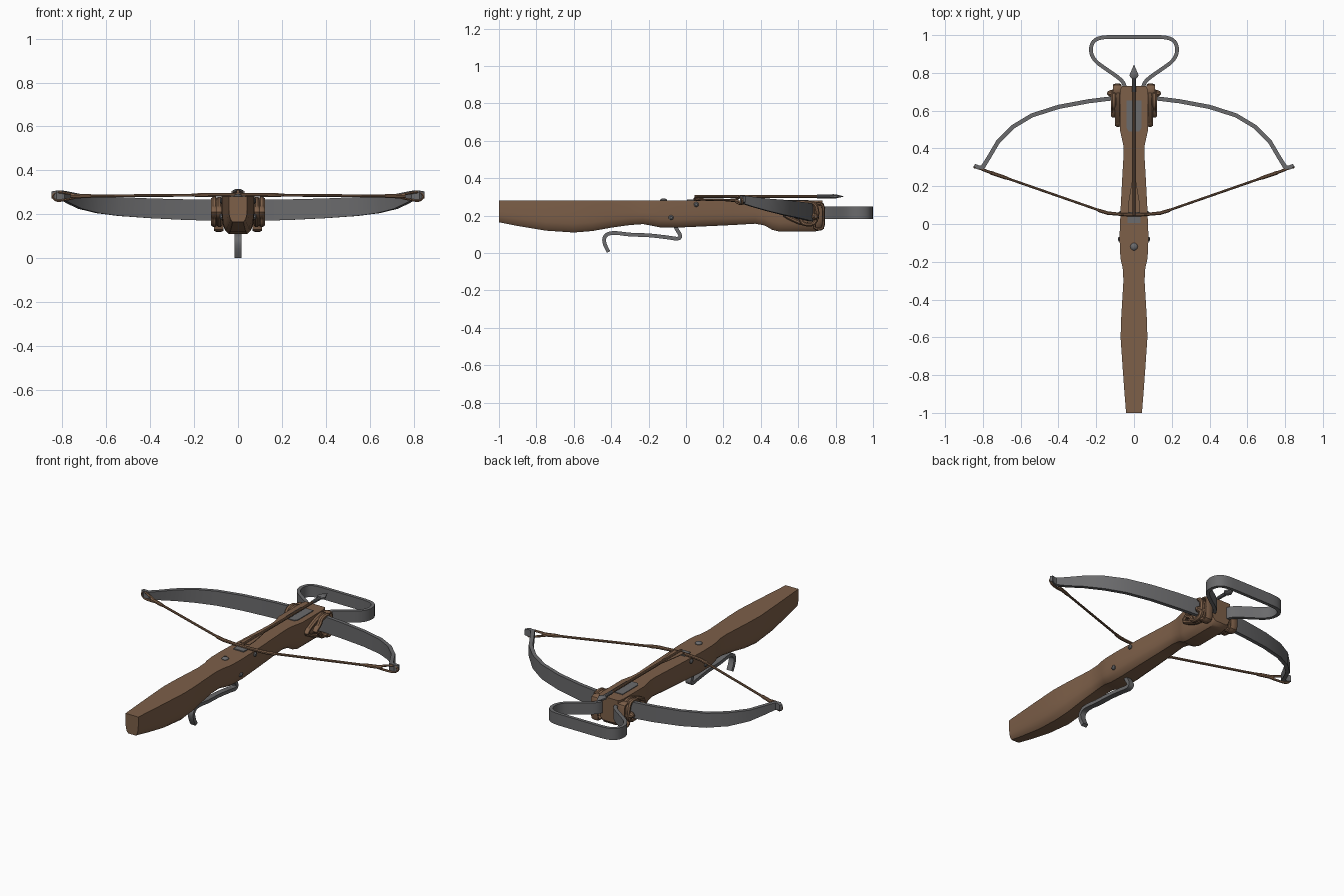
import bpy, bmesh, math
from mathutils import Vector

if "Cube" in bpy.data.objects:
    bpy.data.objects.remove(bpy.data.objects["Cube"])


def material(name, rgb):
    m = bpy.data.materials.new(name)
    m.diffuse_color = (*rgb, 1)
    m.use_nodes = True
    m.node_tree.nodes["Principled BSDF"].inputs["Base Color"].default_value = m.diffuse_color
    return m


WOOD = material("brown wood", (0.205, 0.115, 0.066))
STEEL = material("grey steel", (0.145, 0.145, 0.15))


def loft(name, rings, mat, closed=False, angle=35):
    """Skin a list of point rings; cap the ends unless closed."""
    bm = bmesh.new()
    vs = [[bm.verts.new(p) for p in r] for r in rings]
    n = len(vs[0])
    for i in range(len(vs) if closed else len(vs) - 1):
        a, b = vs[i], vs[(i + 1) % len(vs)]
        for j in range(n):
            k = (j + 1) % n
            bm.faces.new((a[j], a[k], b[k], b[j]))
    if not closed:
        bm.faces.new(vs[0])
        bm.faces.new(vs[-1])
    bmesh.ops.recalc_face_normals(bm, faces=bm.faces)
    me = bpy.data.meshes.new(name)
    bm.to_mesh(me)
    bm.free()
    me.materials.append(mat)
    ob = bpy.data.objects.new(name, me)
    bpy.context.collection.objects.link(ob)
    bpy.ops.object.select_all(action='DESELECT')
    ob.select_set(True)
    bpy.context.view_layer.objects.active = ob
    bpy.ops.object.shade_smooth_by_angle(angle=math.radians(angle))
    return ob


def smooth(pts, steps, closed=False):
    """Catmull-Rom refinement of tuples of any length."""
    out, n = [], len(pts)
    for i in range(n if closed else n - 1):
        q = [pts[(i + d) % n] if closed else pts[min(max(i + d, 0), n - 1)] for d in (-1, 0, 1, 2)]
        for s in range(steps):
            t = s / steps
            out.append(tuple(0.5 * (2 * b + (c - a) * t + (2 * a - 5 * b + 4 * c - d) * t * t
                                    + (3 * b - a - 3 * c + d) * t ** 3) for a, b, c, d in zip(*q)))
    if not closed:
        out.append(tuple(pts[-1]))
    return out


def sweep(name, pts, up, mat, n=8, closed=False):
    """pts are (x, y, z, half thickness, half height along up)."""
    up, rings, m = Vector(up), [], len(pts)
    P = [Vector(p[:3]) for p in pts]
    for i, p in enumerate(P):
        a = P[i - 1] if (closed or i) else p
        b = P[(i + 1) % m] if (closed or i < m - 1) else p
        side = (b - a).cross(up).normalized()
        k = math.sqrt(2) if n == 4 else 1
        ring = []
        for j in range(n):
            t = 2 * math.pi * (j + 0.5) / n
            ring.append(p + side * pts[i][3] * k * math.cos(t) + up * pts[i][4] * k * math.sin(t))
        rings.append(ring)
    return loft(name, rings, mat, closed)


def mirrored(pts):
    """Half path from the outside in, completed across x = 0."""
    return pts + [(-p[0], *p[1:]) for p in reversed(pts) if p[0] > 1e-6]


# stock: (y, half width, bottom z), flat top and rounded belly
stations = [(-1, .042, .165), (-.9, .05, .145), (-.75, .061, .12), (-.6, .071, .11), (-.5, .068, .118),
            (-.4, .062, .136), (-.3, .056, .15), (-.23, .06, .155), (-.19, .07, .148), (-.14, .075, .138),
            (-.05, .076, .136), (.1, .07, .143), (.25, .062, .15), (.37, .055, .157), (.42, .057, .148),
            (.46, .066, .125), (.5, .075, .115), (.69, .074, .115), (.715, .071, .122), (.73, .064, .14)]
rings = []
for y, w, zb in stations:
    h = .28 - zb
    half = [(w, .28), (w, zb + .5 * h), (w * .95, zb + .28 * h), (w * .82, zb + .1 * h), (w * .58, zb)]
    rings.append([(x, y, z) for x, z in half] + [(-x, y, z) for x, z in reversed(half)])
loft("stock", rings, WOOD)

# steel bow
bow = [(.845, .312, .288, .008, .016), (.825, .3, .288, .011, .02), (.8, .302, .286, .012, .021),
       (.77, .35, .275, .011, .026), (.72, .435, .258, .011, .033), (.64, .515, .245, .011, .04),
       (.54, .575, .235, .011, .043), (.4, .62, .227, .011, .045), (.24, .65, .221, .011, .047),
       (.1, .667, .218, .011, .048), (0, .668, .217, .011, .048)]
sweep("bow", mirrored(bow), (0, 0, 1), STEEL, n=4)

# bowstring with thicker served ends and middle
string = [(.76, .272, .282, .011, .011), (.68, .245, .283, .01, .01), (.66, .238, .283, .007, .007),
          (.2, .078, .287, .007, .007), (.18, .07, .287, .01, .01), (.14, .058, .288, .01, .01),
          (.06, .05, .289, .009, .009), (0, .048, .289, .009, .009)]
sweep("bowstring", mirrored(string), (0, 0, 1), WOOD)

# stirrup
stirrup = [(.045, .70), (.055, .745), (.09, .78), (.15, .822), (.205, .865), (.228, .915), (.215, .965), (.17, .987),
           (.08, .99), (0, .99)]
sweep("stirrup", smooth(mirrored([(x, y, .215, .01, .034) for x, y in stirrup]), 3), (0, 0, 1), STEEL, n=4)

# trigger lever
lever = [(-.06, .15), (-.048, .125), (-.03, .092), (-.045, .077), (-.1, .084), (-.2, .095), (-.3, .099),
         (-.37, .107), (-.415, .103), (-.437, .08), (-.433, .045), (-.414, .006)]
sweep("trigger", smooth([(0, y, z, .01, .017) for y, z in lever], 3), (1, 0, 0), STEEL, n=4)

for s, tag in ((1, "right"), (-1, "left")):
    # string loop round the bow tip
    loop = [(.73, .262, .281), (.78, .28, .267), (.825, .298, .262), (.845, .302, .281), (.825, .298, .3), (.78, .28, .295)]
    sweep("string_loop_" + tag, smooth([(s * x, y, z, .006, .008) for x, y, z in loop], 3, True),
          (0, 1, 0), WOOD, 6, True)
    # lashing wound from the stock round the bow
    for i, x in enumerate((.085, .108)):
        r = .016
        e = i * .05
        path = [(.525 + e, .21), (.56 + e, .235), (.63, .262), (.685, .264), (.702, .215),
                (.685, .16), (.63, .157), (.56 + e, .185)]
        sweep(f"lashing_{tag}_{i}", smooth([(s * x, y, z, .012, r) for y, z in path], 3, True),
              (1, 0, 0), WOOD, 8, True)
    # upright band beside the stirrup
    band = [(.685, .15), (.697, .13), (.722, .13), (.734, .15), (.734, .245), (.722, .262), (.697, .262), (.685, .245)]
    sweep("band_" + tag, smooth([(s * .088, y, z, .009, .024) for y, z in band], 2, True),
          (1, 0, 0), WOOD, 8, True)
    # tied knot end
    sweep("knot_" + tag, [(s * .1, .69, .195, .022, .022), (s * .128, .692, .195, .018, .018),
                          (s * .142, .694, .195, .008, .008)], (0, 0, 1), WOOD, 8)


def rod(name, stops, mat, axis="x", n=10):
    """Straight turned part: stops are (x, y, z, radius)."""
    up = (1, 0, 0) if axis == "z" else (0, 0, 1)
    sweep(name, [(*p, p[3]) for p in stops], up, mat, n)


# cross pins and top stud
for name, y, z, e in (("rear_pin", -.08, .19, .076), ("nut_pin", .055, .26, .073)):
    rod(name, [(-e - .009, y, z, .007), (-e - .004, y, z, .013), (-e + .01, y, z, .014),
               (e - .01, y, z, .014), (e + .004, y, z, .013), (e + .009, y, z, .007)], STEEL)
rod("top_stud", [(0, -.12, .27, .02), (0, -.12, .283, .02), (0, -.12, .289, .015), (0, -.12, .292, .006)], STEEL, "z")

# bolt with head and vanes
rod("bolt_shaft", [(0, .045, .303, .008), (0, .76, .303, .008)], WOOD)
rod("bolt_socket", [(0, .7, .303, .01), (0, .775, .303, .011)], STEEL)
sweep("bolt_head", [(0, .765, .303, .008, .008), (0, .785, .303, .027, .013), (0, .8, .303, .021, .012),
                    (0, .843, .303, .001, .001)], (0, 0, 1), STEEL, 8)
for s, tag in ((1, "right"), (-1, "left")):
    vane = [(0, .06), (s * .032, .06), (s * .03, .11), (s * .012, .22), (0, .25)]
    loft("vane_" + tag, [[(x, y, z) for x, y in vane] for z in (.299, .303)], WOOD)


def plate(name, pts, z0, z1):
    loft(name, [[(x, y, z) for x, y in pts] for z in (z0, z1)], STEEL)


# bolt rest plate and string nut on top of the stock
plate("bolt_rest", [(-.028, .49), (.028, .49), (.04, .51), (.04, .655), (-.04, .655), (-.04, .51)], .27, .284)
plate("string_nut", [(-.034, .005), (.034, .005), (.034, .06), (-.034, .06)], .25, .286)
